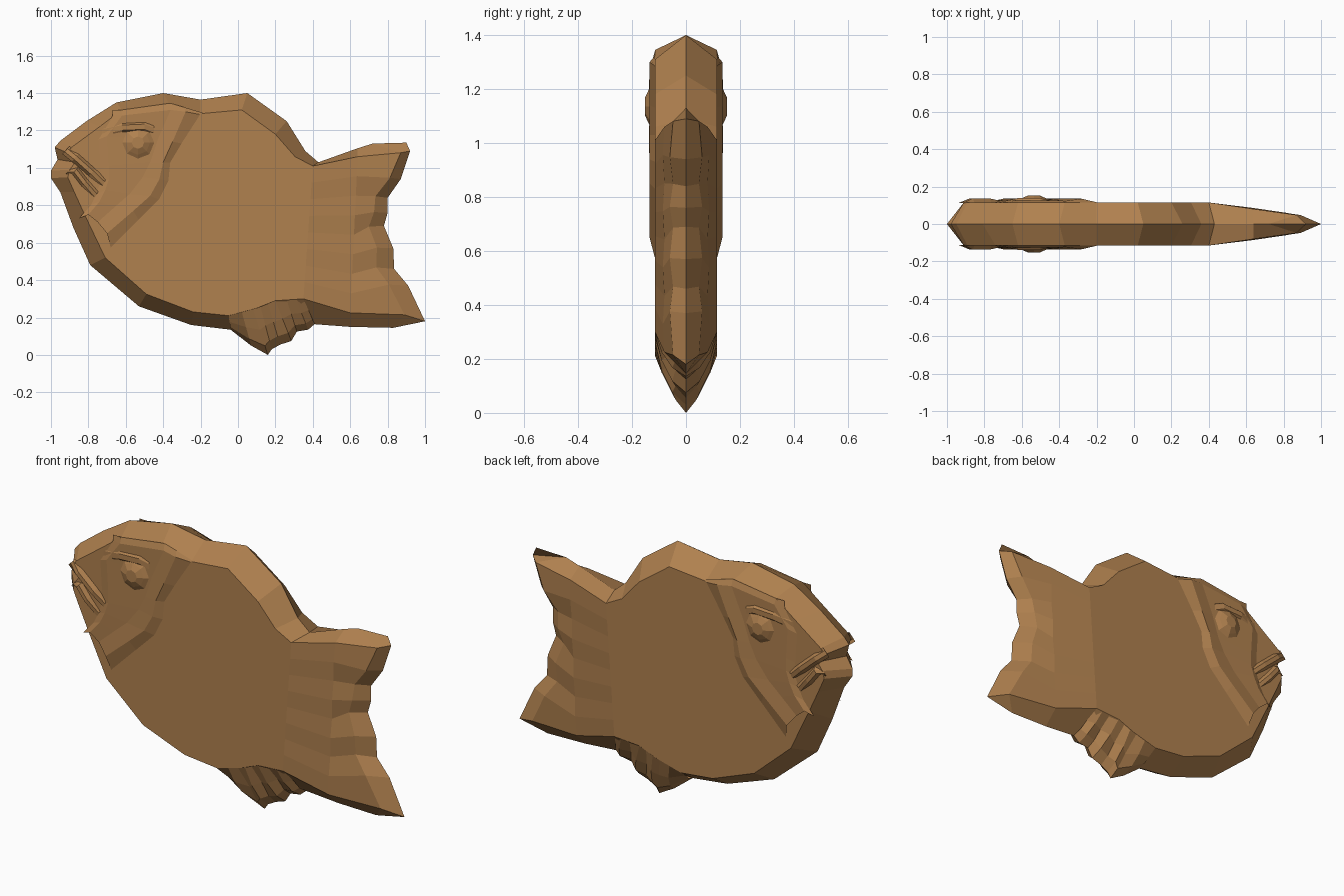
import bpy, bmesh, math

if "Cube" in bpy.data.objects:
    bpy.data.objects.remove(bpy.data.objects["Cube"])

crust = bpy.data.materials.new("golden_brown")
crust.diffuse_color = (0.434, 0.219, 0.078, 1)
crust.use_nodes = True
crust.node_tree.nodes["Principled BSDF"].inputs["Base Color"].default_value = crust.diffuse_color


def lerp(a, b, t):
    return a + (b - a) * t


def finish(name, bm):
    """Face the near half toward -y, then mirror it to the far side."""
    bmesh.ops.remove_doubles(bm, verts=bm.verts, dist=0.0005)
    bm.normal_update()
    for f in bm.faces:
        if f.normal.y > 0:
            f.normal_flip()
    me = bpy.data.meshes.new(name)
    bm.to_mesh(me)
    bm.free()
    me.materials.append(crust)
    ob = bpy.data.objects.new(name, me)
    bpy.context.collection.objects.link(ob)
    m = ob.modifiers.new("mirror", "MIRROR")
    m.use_axis = (False, True, False)
    return ob


def sheet(name, rows, cap=None):
    """Loft equal-length rows of (x, z, half thickness); cap one row index."""
    bm = bmesh.new()
    vs = [[bm.verts.new((x, -y, z)) for x, z, y in r] for r in rows]
    for a, b in zip(vs, vs[1:]):
        for i in range(len(a) - 1):
            bm.faces.new((a[i], a[i + 1], b[i + 1], b[i]))
    if cap is not None:
        bm.faces.new(vs[cap])
    return finish(name, bm)


# Body: centre rim bevelled up to a flat side
rim = [(.43, 1.03), (.36, 1.09), (.26, 1.25), (.05, 1.40), (-.20, 1.365),
       (-.40, 1.40), (-.65, 1.35), (-.81, 1.25), (-.95, 1.145), (-.98, 1.11),
       (-.965, 1.045), (-1.0, .985), (-1.0, .945), (-.95, .87), (-.88, .68),
       (-.79, .48), (-.53, .26), (-.25, .16), (-.04, .135), (.12, .14),
       (.22, .15), (.40, .165)]
flat = [(.40, 1.01), (.305, 1.06), (.20, 1.18), (.02, 1.31), (-.20, 1.29),
        (-.37, 1.345), (-.62, 1.31), (-.74, 1.22), (-.89, 1.11), (-.91, 1.08),
        (-.87, 1.03), (-.90, .99), (-.91, .95), (-.875, .87), (-.82, .75),
        (-.71, .52), (-.49, .325), (-.24, .23), (-.05, .21), (.10, .25),
        (.20, .29), (.35, .30)]
sheet("body", [[(x, z, 0) for x, z in rim], [(x, z, .115) for x, z in flat]], cap=1)

# Tail: fanned rows tapering to a scalloped edge
edge = [(.92, 1.09), (.87, .94), (.80, .84), (.80, .76), (.78, .69),
        (.83, .57), (.835, .46), (.91, .37), (1.0, .18)]
rows = [[(.43, 1.03, 0), (.64, 1.105, 0), (.72, 1.13, 0), (.90, 1.135, 0)]]
for i, (ex, ez) in enumerate(edge):
    t = i / 8
    bx, bz = lerp(.40, .35, t), lerp(1.01, .30, t)
    ridge = .008 if i % 2 else -.004
    mz = lerp(1.06, .225, t)
    rows.append([(bx, bz, .115), (lerp(.64, .60, t), mz, .082 + ridge / 2),
                 (ex - lerp(.05, .11, t), lerp(mz, ez + .03 * t, .7), .052 + ridge),
                 (ex, ez, 0)])
rows.append([(.40, .165, 0), (.60, .15, 0), (.83, .145, 0), (1.0, .18, 0)])
sheet("tail", rows)

# Belly fin: pleated fan under the body
top = [(-.05, .21), (.02, .23), (.08, .245), (.12, .26), (.16, .275),
       (.20, .29), (.26, .295), (.31, .298), (.35, .30)]
tip = [(-.04, .135), (.07, .05), (.16, 0), (.18, .03), (.225, .055),
       (.285, .075), (.315, .125), (.375, .135), (.41, .165)]
rows = []
for i, (a, b) in enumerate(zip(top, tip)):
    p = .012 if i % 2 else -.012
    rows.append([(*a, .114),
                 (lerp(a[0], b[0], .45), lerp(a[1], b[1], .45), .078 + p),
                 (lerp(a[0], b[0], .8), lerp(a[1], b[1], .8), .045 + p / 2),
                 (*b, 0)])
sheet("belly_fin", rows)

# Head: raised gill cover falling away toward the snout
gill = [(-.19, 1.295), (-.20, 1.285), (-.30, 1.13), (-.36, 1.03), (-.37, .93),
        (-.42, .83), (-.53, .72), (-.68, .57)]
ridge = [(-.29, 1.325), (-.28, 1.30), (-.35, 1.14), (-.40, 1.03), (-.42, .94),
         (-.47, .85), (-.56, .77), (-.70, .65)]
cheek = [(-.36, 1.345), (-.36, 1.31), (-.43, 1.15), (-.47, 1.03), (-.51, .95),
         (-.58, .86), (-.66, .79), (-.75, .71)]
snout = [(-.62, 1.31), (-.62, 1.28), (-.70, 1.17), (-.69, 1.01), (-.69, .94),
         (-.71, .88), (-.74, .82), (-.80, .75)]


def heights(line, y):
    return [(x, z, .114 if i == 0 else y) for i, (x, z) in enumerate(line)]


sheet("gill_cover", [heights(gill, .114), heights(ridge, .135),
                     heights(cheek, .124), heights(snout, .128),
                     [(x - .05, z + (.0 if i < 2 else -.02), .114)
                      for i, (x, z) in enumerate(snout)]])


# Lips and brow: tapering ridges along a path
def ridge_strip(name, path, width, y):
    dx, dz = path[-1][0] - path[0][0], path[-1][1] - path[0][1]
    n = math.hypot(dx, dz)
    nx, nz = -dz / n * width, dx / n * width
    last = len(path) - 1
    tall = [.112 if i in (0, last) else y for i in range(last + 1)]
    sheet(name, [[(x + nx * s, z + nz * s, h if abs(s) < 1 else .112)
                  for (x, z), h in zip(path, tall)] for s in (-1, -.4, .4, 1)])


ridge_strip("upper_lip", [(-.92, 1.095), (-.87, 1.055), (-.78, .975), (-.68, .88)], .028, .137)
ridge_strip("lower_lip", [(-.905, .985), (-.87, .985), (-.82, .92), (-.75, .84)], .026, .135)
ridge_strip("brow", [(-.74, 1.19), (-.62, 1.215), (-.50, 1.22), (-.40, 1.18)], .035, .138)


# Eye: low stepped disc
def ring(r, y, n=8):
    return [(-.535 + r * math.cos(2 * math.pi * i / n),
             1.135 + r * math.sin(2 * math.pi * i / n), y) for i in range(n + 1)]


bm = bmesh.new()
rings = [[bm.verts.new((x, -y, z)) for x, z, y in ring(r, y)[:-1]]
         for r, y in ((.105, .114), (.065, .137), (.033, .152))]
for a, b in zip(rings, rings[1:]):
    for i in range(8):
        j = (i + 1) % 8
        bm.faces.new((a[i], a[j], b[j], b[i]))
bm.faces.new(rings[-1])
finish("eye", bm)
